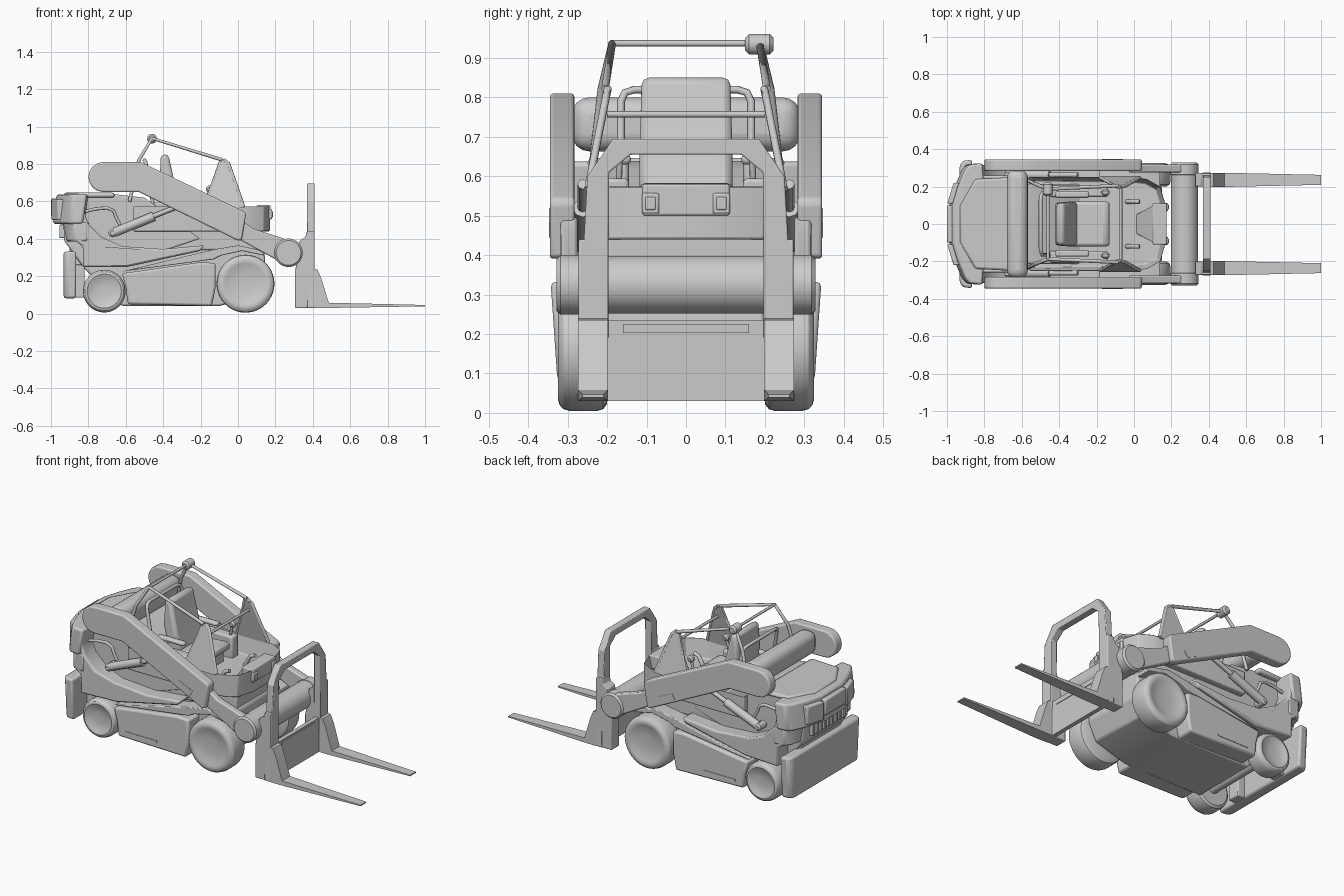
import bpy, bmesh, math
from mathutils import Vector

if "Cube" in bpy.data.objects:
    bpy.data.objects.remove(bpy.data.objects["Cube"])


def finish(name, bm, bevel=0, mirror=False, segs=2, angle=30):
    bmesh.ops.recalc_face_normals(bm, faces=bm.faces)
    me = bpy.data.meshes.new(name)
    bm.to_mesh(me)
    bm.free()
    ob = bpy.data.objects.new(name, me)
    bpy.context.collection.objects.link(ob)
    bpy.ops.object.select_all(action='DESELECT')
    ob.select_set(True)
    bpy.context.view_layer.objects.active = ob
    bpy.ops.object.shade_smooth_by_angle(angle=math.radians(angle))
    if bevel:
        b = ob.modifiers.new("bevel", 'BEVEL')
        b.width, b.segments, b.limit_method = bevel, segs, 'ANGLE'
    if mirror:
        ob.modifiers.new("mirror", 'MIRROR').use_axis = (False, True, False)
    return ob


def prism(name, pts, a, b, axis='y', bevel=0, mirror=False, warp=None, pocket=None, segs=2):
    """Extrude a 2D profile along an axis from a to b; pocket=(inset, depth) hollows the end."""
    place = {'x': lambda p, t: (t, p[0], p[1]), 'y': lambda p, t: (p[0], t, p[1]),
             'z': lambda p, t: (p[0], p[1], t)}[axis]
    bm = bmesh.new()
    lo = [bm.verts.new(place(p, a)) for p in pts]
    hi = [bm.verts.new(place(p, b)) for p in pts]
    n = len(pts)
    bm.faces.new(lo)
    top = bm.faces.new(hi)
    for i in range(n):
        j = (i + 1) % n
        bm.faces.new((lo[i], lo[j], hi[j], hi[i]))
    bmesh.ops.recalc_face_normals(bm, faces=bm.faces)
    if pocket:
        bmesh.ops.inset_region(bm, faces=[top], thickness=pocket[0])
        bmesh.ops.translate(bm, verts=top.verts, vec=-top.normal * pocket[1])
    if warp:
        for v in bm.verts:
            v.co = warp(v.co)
    return finish(name, bm, bevel, mirror, segs)


def box(name, x, y, z, bevel=0, mirror=False, segs=2):
    return prism(name, [(x[0], z[0]), (x[1], z[0]), (x[1], z[1]), (x[0], z[1])],
                 y[0], y[1], bevel=bevel, mirror=mirror, segs=segs)


def sym(half):
    """Complete a half outline given on the +y side (x, y)."""
    return half + [(x, -y) for x, y in reversed(half)]


def lathe(name, prof, x, z, mirror=False, steps=40):
    """Revolve (radius, y) points about a y-parallel axis."""
    bm = bmesh.new()
    vs = [bm.verts.new((x + r, y, z)) for r, y in prof]
    es = [bm.edges.new(e) for e in zip(vs, vs[1:])]
    bmesh.ops.spin(bm, geom=vs + es, cent=(x, 0, z), axis=(0, 1, 0), angle=2 * math.pi, steps=steps)
    bmesh.ops.remove_doubles(bm, verts=bm.verts, dist=1e-5)
    return finish(name, bm, mirror=mirror)


def rod_y(name, x, z, r, y0, y1, mirror=False, c=0.01):
    return lathe(name, [(0, y0), (r - c, y0), (r, y0 + c), (r, y1 - c), (r - c, y1), (0, y1)], x, z, mirror)


def tube(name, pts, r, both=False):
    for s in ((1, -1) if both else (1,)):
        cu = bpy.data.curves.new(name, 'CURVE')
        cu.dimensions, cu.bevel_depth, cu.bevel_resolution, cu.use_fill_caps = '3D', r, 2, True
        sp = cu.splines.new('POLY')
        sp.points.add(len(pts) - 1)
        for p, q in zip(sp.points, pts):
            p.co = (q[0], q[1] * s, q[2], 1)
        ob = bpy.data.objects.new(name, cu)
        bpy.context.collection.objects.link(ob)


# wheels and axles
for name, x, z, R, y0, y1 in (("front_wheel", .04, .16, .155, .2, .325), ("rear_wheel", -.715, .12, .114, .2, .31)):
    prof = [(0, y0), (R * .85, y0), (R * .97, y0 + .01), (R, y0 + .025), (R, y1 - .03), (R * .97, y1 - .014),
            (R * .9, y1 - .004), (R * .8, y1), (R * .7, y1 - .004), (R * .55, y1 - .012), (R * .3, y1 - .016),
            (0, y1 - .017)]
    lathe(name, prof, x, z, True)
    rod_y(name + "_axle", x, z, .03, -.21, .21)

# chassis: central belly and side skirts between the wheels
prism("chassis", [(-.84, .26), (-.62, .04), (-.1, .04), (.1, .1), (.15, .2), (.14, .36), (.05, .44), (-.84, .44)],
      -.2, .2, bevel=.01)
prism("side_skirt", [(-.59, .05), (-.14, .04), (-.12, .14), (-.12, .27), (-.2, .275), (-.62, .215), (-.6, .14)],
      -.3, .3, bevel=.012)
prism("fender", [(-.62, .225), (-.13, .29), (-.09, .31), (.02, .335), (.14, .31), (.14, .335), (0, .365), (-.12, .345)],
      .18, .29, bevel=.005, mirror=True)
box("skirt_step", (-.54, -.33), (.28, .303), (.08, .092), mirror=True)

# rear body: rounded tail, side panels, engine block, hood
tail = sym([(-.99, .1), (-.96, .2), (-.925, .285), (-.9, .318), (-.83, .325), (-.82, .2)])
prism("tail_upper", tail, .48, .637, 'z', .012, warp=lambda v: Vector((v.x + .02 * (v.z > .6), v.y, v.z)))
prism("tail_lower", tail, .385, .49, 'z', .01,
      warp=lambda v: Vector((max(v.x + .025, -.94 if v.z > .45 else -.92), v.y * .985, v.z)))
prism("side_panel", [(-.87, .635), (-.83, .635), (-.82, .54), (-.8, .48), (-.73, .41), (-.62, .36), (-.4, .345),
                     (-.18, .365), (-.2, .335), (-.6, .248), (-.83, .25), (-.83, .36), (-.87, .39)],
      .19, .315, bevel=.01, mirror=True, warp=lambda v: Vector((v.x, v.y - .02 * (v.x > -.7 and v.y > .3), v.z)))
prism("engine_block", [(-.93, .39), (-.83, .25), (-.5, .3), (-.2, .4), (-.5, .62), (-.66, .638), (-.93, .638)],
      -.215, .215, bevel=.01)
prism("engine_hood", sym([(-.93, .1), (-.85, .24), (-.66, .25)]), .62, .647, 'z', .012)
prism("tail_light", [(.11, .5), (.22, .5), (.22, .61), (.11, .61)], -.998, -.93, 'x', .006, True,
      warp=lambda v: v + Vector((max(0, v.y - .11) * .3, 0, 0)))
box("tail_badge_plate", (-1.0, -.95), (-.1, .1), (.52, .615), .008)
for i in range(9):
    y = (i - 4) * .036
    box("grille_slat", (-.955, -.92), (y - .009, y + .009), (.405, .475), .003)

# rear counterweight bumper and brackets
prism("rear_bumper", sym([(-.932, .315), (-.915, .338), (-.865, .345)]), .082, .332, 'z', .012,
      warp=lambda v: Vector((v.x, v.y * (.95 if v.z < .2 else 1), v.z)))
box("bumper_bracket", (-.88, -.82), (.12, .2), (.085, .26), .006, True)
box("bumper_hanger", (-.9, -.8), (-.19, .19), (.26, .4), .006)

# operator tub: hollow hull with pointed nose
hull = sym([(-.56, .25), (.0, .25), (.07, .24), (.14, .2), (.17, .1)])
prism("cab_tub", hull, .44, .577, 'z', .006, pocket=(.025, .11))
prism("tub_underside", sym([(-.5, .21), (.06, .21), (.13, .2)]), .34, .45, 'z', .008)
box("nose_trim", (.1, .175), (-.11, .11), (.5, .58), .006)
box("headlight_frame", (.16, .182), (.068, .112), (.505, .557), .005, True)
box("headlight_lens", (.17, .186), (.077, .103), (.515, .547), .003, True)
prism("foot_wedge", [(-.0, .45), (.12, .45), (.13, .57), (.1, .57)], -.1, .1, bevel=.005,
      warp=lambda v: Vector((v.x, v.y * (.45 if v.x < .05 else 1), v.z)))
tube("foot_pedal", [(-.04, .12, .46), (0, .12, .53), (.03, .12, .54)], .012, True)

# seat
box("seat_pedestal", (-.38, -.16), (-.1, .1), (.45, .53), .01)
prism("seat_cushion", [(-.38, .52), (-.14, .53), (-.125, .56), (-.15, .585), (-.36, .565)], -.12, .12, bevel=.018)
prism("seat_back", [(-.38, .53), (-.3, .56), (-.33, .66), (-.372, .85), (-.412, .85), (-.42, .7)],
      -.118, .118, bevel=.018, warp=lambda v: Vector((v.x, v.y * (.95 if v.z > .8 else 1), v.z)))
tube("seat_hoop", [(-.44, -.165, .5), (-.49, -.165, .79), (-.495, -.155, .812), (-.5, -.13, .82),
                   (-.5, .13, .82), (-.495, .155, .812), (-.49, .165, .79), (-.44, .165, .5)], .01)

# armrest consoles with control levers
box("side_console", (-.45, -.14), (.145, .205), (.45, .595), .01, True)
tube("control_lever", [(-.17, .17, .59), (-.155, .168, .65)], .008, True)
rod_y("lever_knob", -.152, .665, .02, .15, .186, True)
box("armrest", (-.42, -.24), (.14, .175), (.63, .655), .01, True)
tube("armrest_post", [(-.4, .157, .55), (-.4, .157, .64)], .012, True)

# roll cage: bars, side triangles, work lamp
tube("cage_side_bar", [(-.58, .24, .6), (-.53, .215, .82), (-.46, .187, .937), (-.085, .205, .822)], .01, True)
tube("cage_top_bar", [(-.46, -.19, .937), (-.46, .19, .937)], .008)
tube("cage_front_bar", [(-.07, -.2, .757), (-.07, .2, .757)], .008)
lean = lambda v: v + Vector((0, -.2 * (v.z - .57), 0))
prism("cage_side_plate", [(-.18, .565), (.03, .565), (-.05, .81), (-.075, .828), (-.1, .82)], .242, .256,
      mirror=True, warp=lean)
tube("cage_plate_front_edge", [(.03, .248, .57), (-.05, .203, .8), (-.075, .198, .822)], .01, True)
tube("cage_plate_rear_edge", [(-.18, .248, .57), (-.09, .198, .822)], .009, True)
rod_y("work_lamp", -.46, .935, .026, .15, .222)

# lift arms (rounded) with rear cross beam
arc = [(-.72 + .08 * math.cos(t), .73 + .08 * math.sin(t)) for t in
       (math.radians(90 + 22.5 * i) for i in range(9))]
prism("lift_arm", arc + [(-.53, .65), (.0, .39), (.02, .395), (.043, .53), (.035, .545), (-.52, .81)],
      .283, .345, bevel=.015, mirror=True, segs=3)
box("arm_cross_beam", (-.68, -.567), (-.29, .29), (.663, .8), .045, segs=4)
prism("arm_label_plate", [(-.17, .485), (-.08, .445), (-.06, .48), (-.15, .52)], .34, .347, mirror=True)
prism("lower_arm", [(-.03, .44), (.02, .5), (.08, .455), (.25, .4), (.33, .35), (.27, .27), (.2, .29), (.0, .4)],
      .275, .318, bevel=.008, mirror=True)
rod_y("coupler_tube", .27, .325, .073, -.31, .31)
rod_y("coupler_end_cap", .27, .325, .076, .255, .328, True)

# lift cylinders and hoses
tube("lift_cylinder", [(-.66, .262, .435), (-.45, .262, .52)], .025, True)
tube("lift_cylinder_rod", [(-.68, .262, .427), (-.38, .262, .55), (-.3, .262, .58)], .013, True)
rod_y("cylinder_pin", -.67, .43, .022, .21, .285, True)
tube("hydraulic_hose", [(-.82, .25, .545), (-.76, .25, .56), (-.7, .25, .565), (-.665, .25, .55), (-.65, .25, .51),
                        (-.63, .25, .475)], .009, True)

# fork carriage: arch, side plates, back plate and tines
arch = [(.275, .03), (.27, .24), (.25, .6), (.185, .695)]
inner = [(-.14, .655), (-.195, .61), (-.198, .03)]
outline = [(-y, z) for y, z in arch] + [(y, z) for y, z in reversed(arch)] + \
          [(-y, z) for y, z in reversed(inner)] + inner
prism("fork_arch", outline, .368, .41, 'x', .004)
prism("carriage_side", [(.305, .03), (.305, .23), (.32, .3), (.33, .39), (.36, .41), (.368, .44), (.41, .44),
                        (.41, .03)], .2, .272, bevel=.004, mirror=True)
box("carriage_back_plate", (.375, .4), (-.21, .21), (.03, .235))
box("carriage_plate_slot", (.395, .404), (-.16, .16), (.203, .225))


def taper(v):
    k = max(0, v.x - .48) / .52
    return Vector((v.x, .236 + (v.y - .236) * (1 - .3 * k), v.z))


prism("fork_tine", [(.405, .03), (.48, .03), (1.0, .039), (1.0, .046), (.485, .058), (.445, .19), (.425, .235),
                    (.405, .24)], .198, .274, mirror=True, warp=taper)
